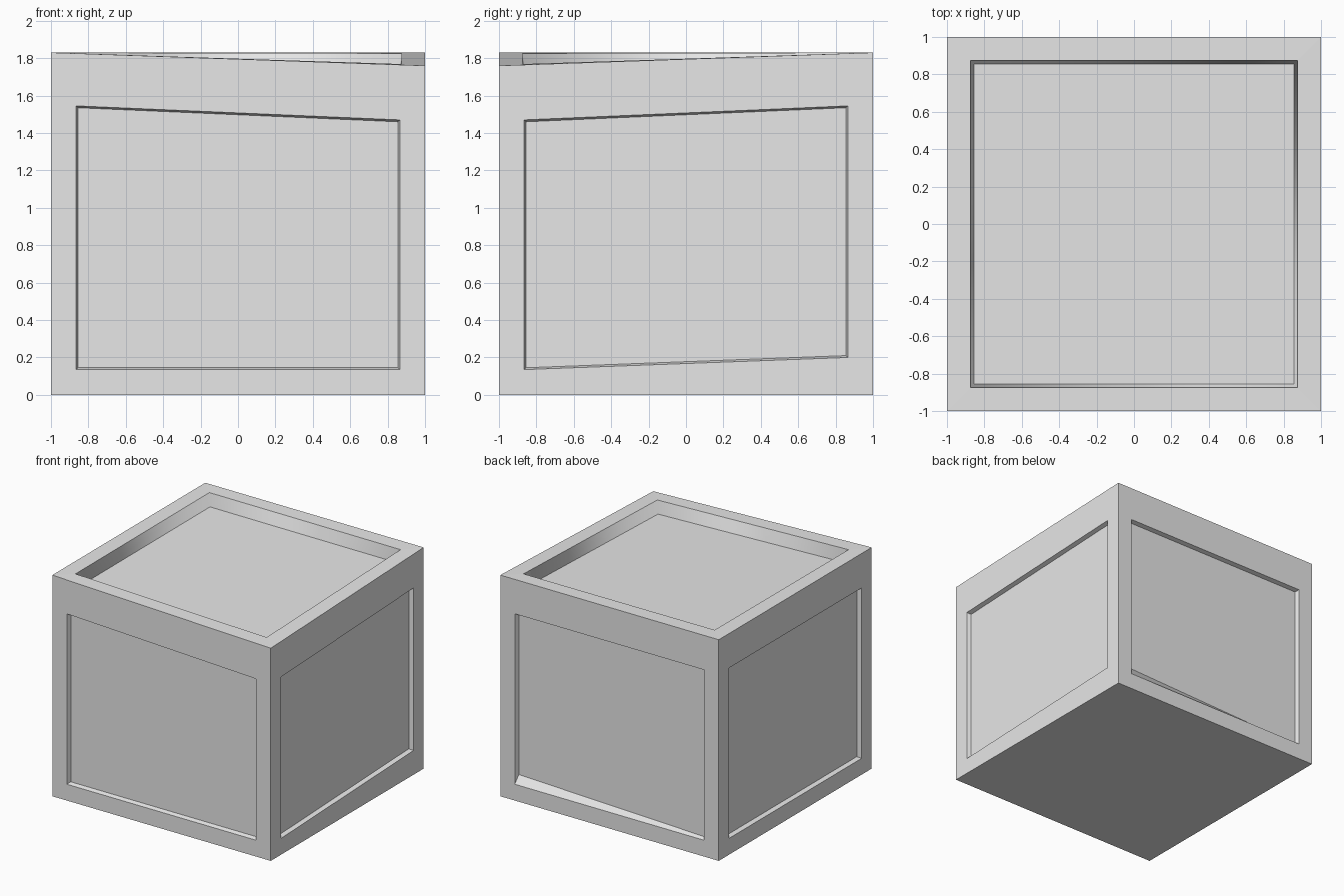
import bpy
import bmesh
from mathutils import Matrix, Vector
from math import pi

if "Cube" in bpy.data.objects:
    bpy.data.objects.remove(bpy.data.objects["Cube"], do_unlink=True)

HEIGHT, DROP = 1.83, 0.07      # one top corner sits lower than the rest
LOW, HIGH, RAISED = 0.135, 1.545, 0.2
SIGNS = [(-1, -1), (1, -1), (1, 1), (-1, 1)]

grey = bpy.data.materials.new("plain_grey")
grey.use_nodes = True
grey.diffuse_color = (0.8, 0.8, 0.8, 1)
grey.node_tree.nodes["Principled BSDF"].inputs["Base Color"].default_value = (0.8, 0.8, 0.8, 1)

bm = bmesh.new()


def top_z(x, y):
    """Height of the gently twisted top surface."""
    return HEIGHT - DROP * (x + 1) / 2 * (1 - y) / 2


def quad(points, smooth=False):
    face = bm.faces.new([bm.verts.new(p) for p in points])
    face.smooth = smooth


def panel(outer, rim, floor, smooth_walls=False):
    """Frame, recess walls and recessed floor between three four-point loops."""
    for i in range(4):
        j = (i + 1) % 4
        quad([outer[i], outer[j], rim[j], rim[i]])
        quad([rim[i], rim[j], floor[j], floor[i]], smooth_walls)
    quad(floor)


# Recessed top with softly shaded walls
def top_loop(r, depth=0):
    return [Vector((sx * r, sy * r, top_z(sx * r, sy * r) - depth)) for sx, sy in SIGNS]


panel(top_loop(1), top_loop(0.875), top_loop(0.855, 0.105), True)

# Four recessed sides; recess corner heights run around each panel
sides = [
    [LOW, LOW, 1.47, HIGH],       # front
    [LOW, RAISED, HIGH, 1.47],    # left
    [LOW, LOW, HIGH, HIGH],       # back
    [LOW, LOW, HIGH, HIGH],       # right
]
for k, heights in enumerate(sides):
    turn = Matrix.Rotation(k * pi / 2, 3, "Z")
    outer, rim, floor = [], [], []
    for (sx, sz), z in zip(SIGNS, heights):
        corner = turn @ Vector((sx, -1, 0))
        corner.z = top_z(corner.x, corner.y) if sz > 0 else 0
        outer.append(corner)
        rim.append(turn @ Vector((sx * 0.867, -1, z)))
        floor.append(turn @ Vector((sx * 0.855, -0.965, z - sz * 0.01)))
    if k == 2:
        floor[0].z = RAISED + 0.005   # skewed lower corner of the back recess
    panel(outer, rim, floor)

# Flat underside
quad([Vector((sx, sy, 0)) for sx, sy in reversed(SIGNS)])

bmesh.ops.remove_doubles(bm, verts=bm.verts, dist=0.0005)
mesh = bpy.data.meshes.new("panelled_box")
bm.to_mesh(mesh)
bm.free()
mesh.materials.append(grey)
box = bpy.data.objects.new("panelled_box", mesh)
bpy.context.collection.objects.link(box)
